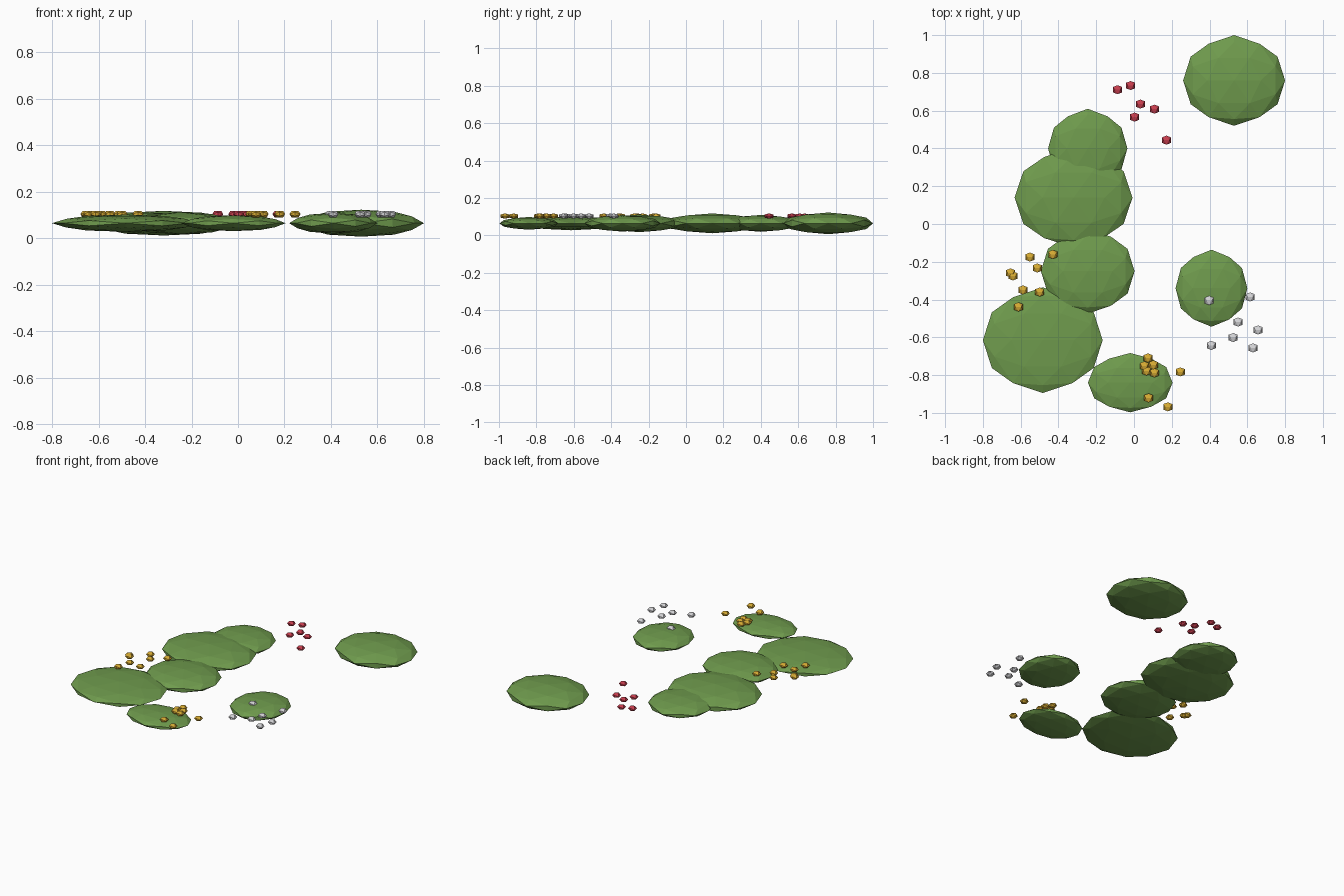
import bpy, bmesh
from mathutils import Vector

if "Cube" in bpy.data.objects:
    bpy.data.objects.remove(bpy.data.objects["Cube"])


def material(name, rgb):
    m = bpy.data.materials.new(name)
    m.diffuse_color = (*rgb, 1)
    m.use_nodes = True
    m.node_tree.nodes["Principled BSDF"].inputs["Base Color"].default_value = m.diffuse_color
    return m


GREEN = material("leaf green", (0.16, 0.33, 0.075))
RED = material("blossom red", (0.60, 0.05, 0.08))
YELLOW = material("blossom yellow", (0.70, 0.42, 0.035))
WHITE = material("blossom white", (0.68, 0.68, 0.70))


def ico_points(divided):
    """Axis-aligned icosahedron corners, optionally with edge midpoints."""
    t = (1 + 5 ** 0.5) / 2
    pts = []
    for a in (-1, 1):
        for b in (-t, t):
            pts += [Vector((a, 0, b)), Vector((0, b, a)), Vector((b, a, 0))]
    if divided:
        corners = list(pts)
        for i, p in enumerate(corners):
            for q in corners[:i]:
                if (p - q).length < 2.01:
                    pts.append(p + q)
    return [p.normalized() for p in pts]


def ball(name, centre, radii, mat, divided):
    """Flat-faceted squashed ball."""
    bm = bmesh.new()
    for p in ico_points(divided):
        bm.verts.new(p)
    bmesh.ops.convex_hull(bm, input=bm.verts[:])
    for v in bm.verts:
        v.co = Vector([c + r * k for c, r, k in zip(centre, radii, v.co)])
    bmesh.ops.recalc_face_normals(bm, faces=bm.faces[:])
    me = bpy.data.meshes.new(name)
    bm.to_mesh(me)
    bm.free()
    me.materials.append(mat)
    ob = bpy.data.objects.new(name, me)
    bpy.context.collection.objects.link(ob)


# Floating leaf pads: x, y, radius x, radius y, radius z
pads = [
    (0.53, 0.76, 0.27, 0.24, 0.058),
    (-0.245, 0.40, 0.21, 0.21, 0.045),
    (-0.32, 0.14, 0.312, 0.265, 0.053),
    (-0.245, -0.25, 0.248, 0.225, 0.047),
    (-0.483, -0.615, 0.317, 0.28, 0.037),
    (0.41, -0.34, 0.19, 0.204, 0.044),
    (-0.02, -0.84, 0.224, 0.157, 0.034),
]
for i, (x, y, rx, ry, rz) in enumerate(pads):
    ball(f"leaf_pad_{i + 1}", (x, y, 0.064), (rx, ry, rz), GREEN, True)

# Blossom clusters: x, y of each blossom
clusters = [
    ("red_blossom", RED, [(-.087, .711), (-.018, .733), (.034, .635),
                          (.108, .608), (.003, .566), (.172, .444)]),
    ("left_yellow_blossom", YELLOW, [(-.551, -.175), (-.430, -.161), (-.654, -.259), (-.641, -.275),
                                     (-.512, -.233), (-.588, -.349), (-.499, -.360), (-.612, -.439)]),
    ("front_yellow_blossom", YELLOW, [(.074, -.709), (.055, -.751), (.103, -.746), (.066, -.778),
                                      (.108, -.788), (.245, -.783), (.077, -.921), (.179, -.968)]),
    ("white_blossom", WHITE, [(.398, -.405), (.615, -.386), (.551, -.519), (.657, -.561),
                              (.525, -.601), (.409, -.643), (.630, -.656)]),
]
for name, mat, spots in clusters:
    for i, (x, y) in enumerate(spots):
        ball(f"{name}_{i + 1}", (x, y, 0.103), (0.028, 0.028, 0.0165), mat, False)
